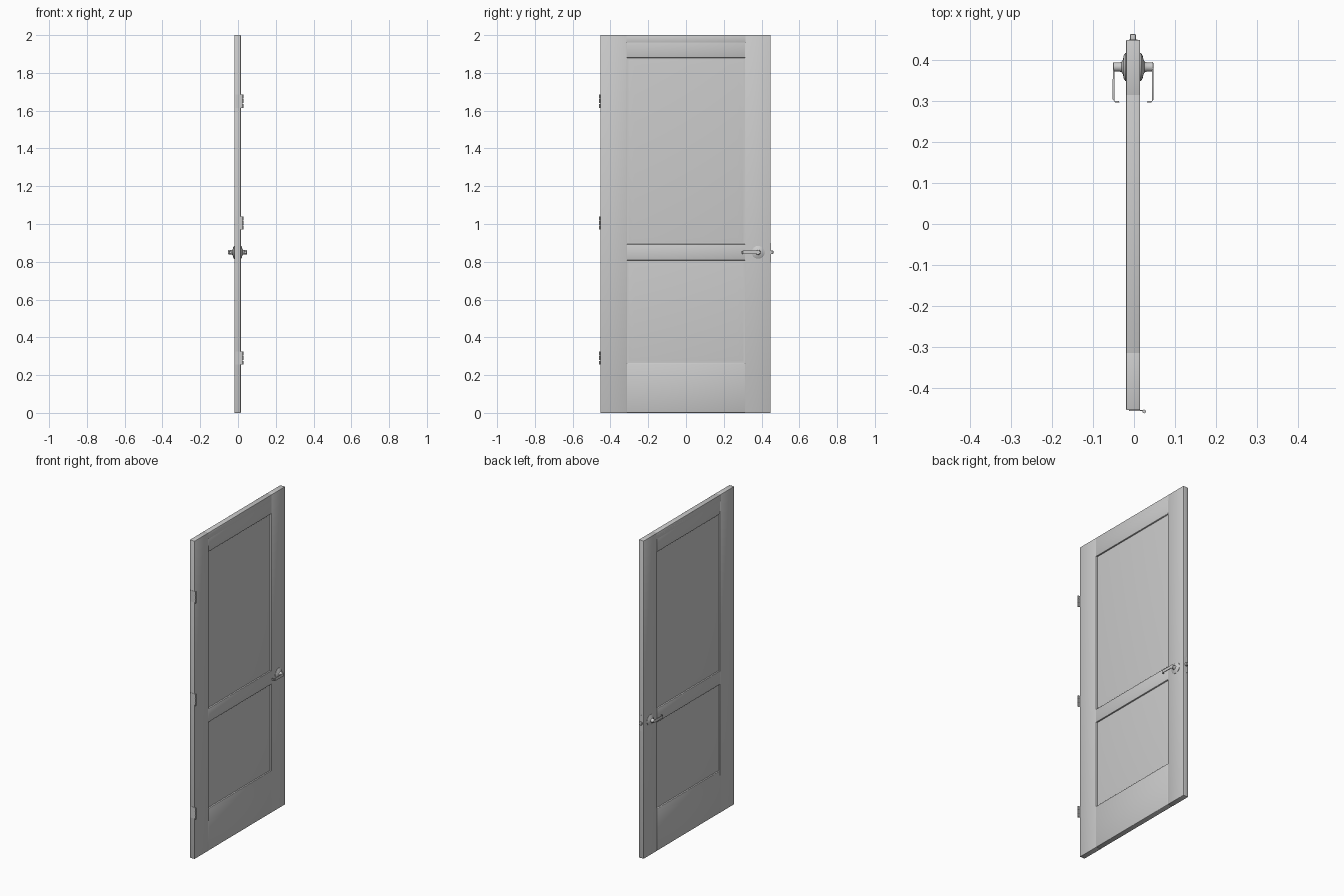
import bpy, bmesh, math
from mathutils import Matrix, Vector

cube = bpy.data.objects.get("Cube")
if cube:
    bpy.data.objects.remove(cube, do_unlink=True)

grey = bpy.data.materials.new("plain grey")
grey.use_nodes = True
colour = (0.6, 0.6, 0.6, 1)
grey.diffuse_color = colour
grey.node_tree.nodes["Principled BSDF"].inputs["Base Color"].default_value = colour

MID = -0.002      # centre plane of the door
HALF = 0.017      # half thickness
Y0, Y1 = -0.453, 0.448
SIDE = 0.312      # inner edge of the stiles


def finish(name, bm, angle=35):
    bmesh.ops.recalc_face_normals(bm, faces=bm.faces)
    mesh = bpy.data.meshes.new(name)
    bm.to_mesh(mesh)
    bm.free()
    ob = bpy.data.objects.new(name, mesh)
    bpy.context.collection.objects.link(ob)
    mesh.materials.append(grey)
    bpy.ops.object.select_all(action="DESELECT")
    ob.select_set(True)
    bpy.context.view_layer.objects.active = ob
    bpy.ops.object.shade_smooth_by_angle(angle=math.radians(angle))
    return ob


def box(name, lo, hi, bevel=0.0, segments=2, angle=35):
    bm = bmesh.new()
    bmesh.ops.create_cube(bm, size=1)
    lo, hi = Vector(lo), Vector(hi)
    for v in bm.verts:
        v.co = Vector((v.co[i] + 0.5) * (hi[i] - lo[i]) + lo[i] for i in range(3))
    if bevel:
        bmesh.ops.bevel(bm, geom=bm.edges[:], offset=bevel, segments=segments,
                        profile=0.5, affect="EDGES")
    return finish(name, bm, angle)


def slab(name, y0, y1, z0, z1, half=HALF, **kw):
    return box(name, (MID - half, y0, z0), (MID + half, y1, z1), **kw)


def lathe(name, profile, y, z, side):
    """Turn (distance from centre plane, radius) points about the x axis."""
    bm = bmesh.new()
    verts = [bm.verts.new((MID + side * x, y + r, z)) for x, r in profile]
    edges = [bm.edges.new(pair) for pair in zip(verts, verts[1:])]
    bmesh.ops.spin(bm, geom=verts + edges, cent=(0, y, z), axis=(1, 0, 0),
                   angle=math.tau, steps=24)
    bmesh.ops.remove_doubles(bm, verts=bm.verts, dist=1e-5)
    return finish(name, bm)


def rod(name, radius, x, y, z0, z1):
    bm = bmesh.new()
    bmesh.ops.create_cone(bm, cap_ends=True, segments=12, radius1=radius, radius2=radius,
                          depth=z1 - z0, matrix=Matrix.Translation((x, y, (z0 + z1) / 2)))
    return finish(name, bm)


# Frame: stiles and rails with softened edges, smooth across the bevels
soft = dict(bevel=0.002, angle=60)
slab("hinge_stile", Y0, -SIDE, 0, 2, **soft)
slab("lock_stile", SIDE, Y1, 0, 2, **soft)
slab("top_strip", -SIDE - 0.01, SIDE + 0.01, 1.96, 2, **soft)
for name, z0, z1 in (("bottom_rail", 0, 0.265), ("middle_rail", 0.808, 0.893),
                     ("top_rail", 1.88, 1.985)):
    slab(name, -SIDE - 0.002, SIDE + 0.002, z0, z1, bevel=0.003, angle=60)


# Panels: sunk border, sloping up to a raised field on both faces
def panel(name, z0, z1):
    slab(name + "_border", -SIDE, SIDE, z0 - 0.005, z1 + 0.005, half=0.008)
    bm = bmesh.new()
    for side in (-1, 1):
        rings = []
        for inset, depth in ((0.008, 0.008), (0.037, 0.012)):
            a, b, c, x = SIDE - inset, z0 + inset, z1 - inset, MID + side * depth
            rings.append([bm.verts.new((x, y, z))
                          for y, z in ((-a, b), (a, b), (a, c), (-a, c))])
        outer, inner = rings
        bm.faces.new(inner)
        for i in range(4):
            j = (i + 1) % 4
            bm.faces.new((outer[i], outer[j], inner[j], inner[i]))
        bm.faces.new(outer)
    finish(name + "_field", bm)


panel("lower_panel", 0.265, 0.808)
panel("upper_panel", 0.893, 1.88)

# Lever handles on both faces
HY, HZ = 0.382, 0.85
rose = [(0.012, 0), (0.012, 0.034), (0.019, 0.034), (0.023, 0.028), (0.025, 0.018),
        (0.028, 0.013), (0.034, 0.011), (0.048, 0.0115), (0.049, 0.009), (0.049, 0)]
for side, label in ((1, "left"), (-1, "right")):
    lathe(label + "_rose_and_neck", rose, HY, HZ, side)
    bm = bmesh.new()
    path = [(0.047, HY), (0.048, 0.34), (0.048, 0.303), (0.045, 0.297), (0.034, 0.297)]
    rings = []
    for k, (x, y) in enumerate(path):
        tip = k > 2
        dx, dy = (0.0, 0.002) if tip else (0.002, 0.0)
        h = 0.007 if tip else 0.009
        rings.append([bm.verts.new((MID + side * (x + sx * (dx or 0.0008)),
                                    y - sx * dy * -1, HZ + sz * h))
                      for sx, sz in ((-1, -1), (1, -1), (1, 1), (-1, 1))])
    for a, b in zip(rings, rings[1:]):
        for i in range(4):
            j = (i + 1) % 4
            bm.faces.new((a[i], a[j], b[j], b[i]))
    bm.faces.new(rings[0])
    bm.faces.new(rings[-1])
    finish(label + "_lever", bm)

# Latch bolt and its plate on the lock edge
box("latch_plate", (MID - 0.01, Y1 - 0.002, HZ - 0.05), (MID + 0.01, Y1 + 0.001, HZ + 0.05))
box("latch_bolt", (MID - 0.008, Y1 - 0.005, HZ - 0.009), (MID + 0.007, 0.462, HZ + 0.009),
    bevel=0.003)

# Hinges: a leaf on the edge and three knuckles
for z, label in ((0.29, "lower"), (1.005, "middle"), (1.65, "upper")):
    box(label + "_hinge_leaf", (-0.012, Y0 - 0.0015, z - 0.035), (0.024, Y0 + 0.001, z + 0.035))
    for k in (-1, 0, 1):
        c = z + k * 0.0245
        rod(f"{label}_hinge_knuckle_{k + 2}", 0.0045, 0.0245, Y0 - 0.003, c - 0.0105, c + 0.0105)
